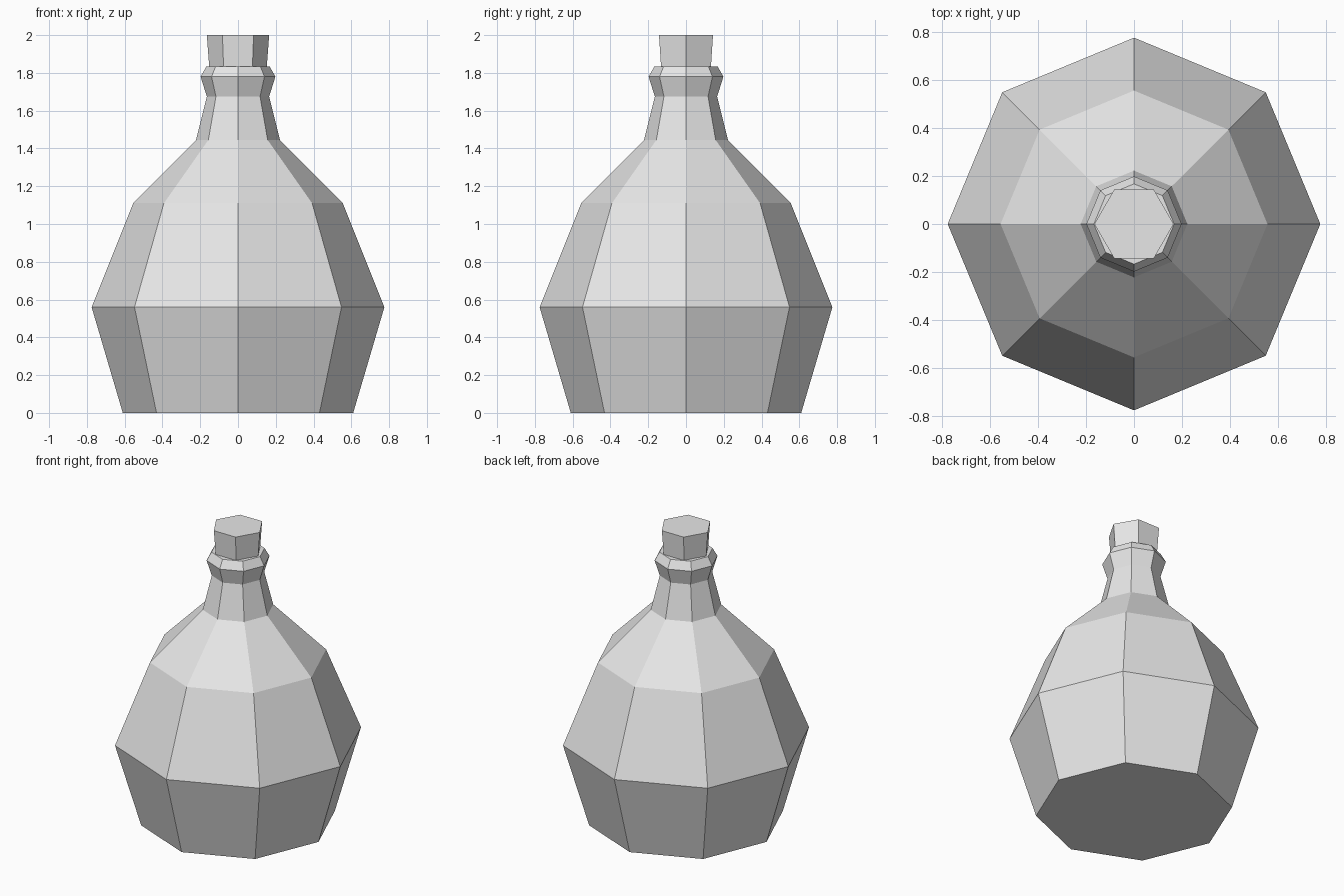
import bpy
import bmesh
from math import cos, sin, tau

cube = bpy.data.objects.get("Cube")
if cube:
    bpy.data.objects.remove(cube, do_unlink=True)


def make_material(name, color):
    mat = bpy.data.materials.new(name)
    mat.use_nodes = True
    mat.diffuse_color = color
    mat.node_tree.nodes["Principled BSDF"].inputs["Base Color"].default_value = color
    return mat


def lathe(name, profile, sides, mat):
    """Closed, flat-faced solid from (radius, height) rings."""
    bm = bmesh.new()
    rings = [[bm.verts.new((r * cos(tau * i / sides), r * sin(tau * i / sides), z))
              for i in range(sides)] for r, z in profile]
    for low, high in zip(rings, rings[1:]):
        for i in range(sides):
            j = (i + 1) % sides
            bm.faces.new((low[i], low[j], high[j], high[i]))
    bm.faces.new(rings[0][::-1])
    bm.faces.new(rings[-1])
    mesh = bpy.data.meshes.new(name)
    bm.to_mesh(mesh)
    bm.free()
    mesh.materials.append(mat)
    obj = bpy.data.objects.new(name, mesh)
    bpy.context.collection.objects.link(obj)
    return obj


grey = make_material("light grey", (0.8, 0.8, 0.8, 1))

# Bottle: base, belly, shoulder, neck and lip
lathe("bottle", [(0.61, 0), (0.775, 0.56), (0.555, 1.11), (0.222, 1.445),
                 (0.165, 1.675), (0.198, 1.78), (0.167, 1.835)], 8, grey)

# Six-sided stopper, sunk slightly into the neck
lathe("stopper", [(0.15, 1.8), (0.165, 2)], 6, grey)
